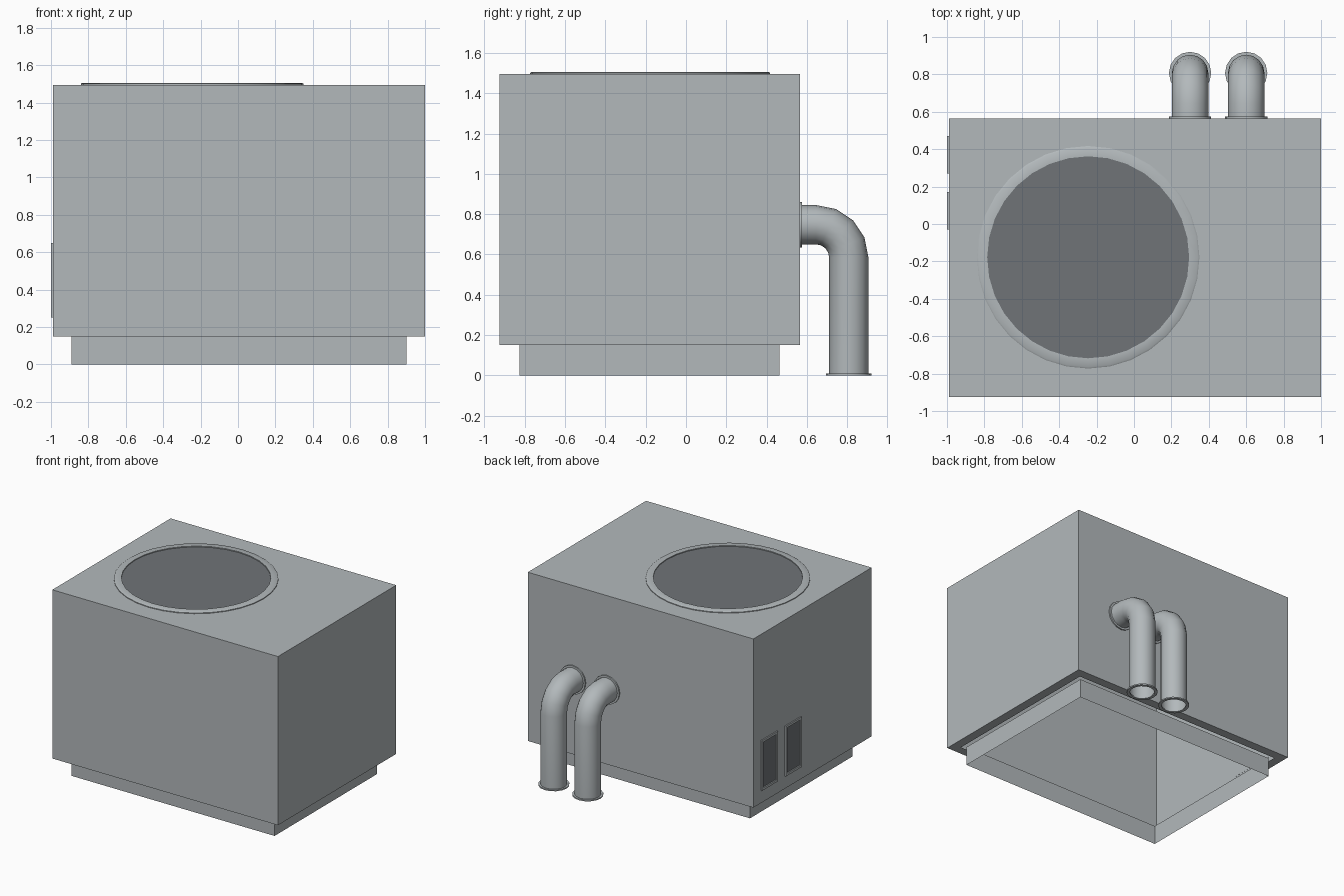
import bpy, bmesh, math
from mathutils import Matrix, Vector

if "Cube" in bpy.data.objects:
    bpy.data.objects.remove(bpy.data.objects["Cube"])


def material(name, rgb):
    m = bpy.data.materials.new(name)
    m.diffuse_color = (*rgb, 1)
    m.use_nodes = True
    m.node_tree.nodes["Principled BSDF"].inputs["Base Color"].default_value = m.diffuse_color
    return m


METAL = material("grey metal", (0.45, 0.485, 0.50))
DARK = material("dark grille", (0.16, 0.175, 0.187))


def finish(name, bm, mat, smooth=False):
    me = bpy.data.meshes.new(name)
    bm.to_mesh(me)
    bm.free()
    ob = bpy.data.objects.new(name, me)
    bpy.context.collection.objects.link(ob)
    me.materials.append(mat)
    if smooth:
        bpy.context.view_layer.objects.active = ob
        ob.select_set(True)
        bpy.ops.object.shade_smooth_by_angle(angle=math.radians(40))
        ob.select_set(False)
    return ob


def box_bm(lo, hi):
    bm = bmesh.new()
    lo, hi = Vector(lo), Vector(hi)
    bmesh.ops.create_cube(bm, size=1, matrix=Matrix.Translation((lo + hi) / 2)
                          @ Matrix.Diagonal((*(hi - lo), 1)))
    bm.normal_update()
    return bm


def facing(bm, axis, sign):
    return [f for f in bm.faces if f.normal[axis] * sign > 0.9]


def skin(bm, rings, closed=False):
    """Join consecutive vertex rings with quads."""
    rings = [[bm.verts.new(p) for p in r] for r in rings]
    pairs = list(zip(rings, rings[1:])) + ([(rings[-1], rings[0])] if closed else [])
    for a, b in pairs:
        n = len(a)
        for i in range(n):
            j = (i + 1) % n
            bm.faces.new((a[i], a[j], b[j], b[i]))
    bmesh.ops.recalc_face_normals(bm, faces=bm.faces)


def collar(name, profile, place, segs):
    """Ring with a closed (radius, height) profile."""
    bm = bmesh.new()
    ang = [2 * math.pi * i / segs for i in range(segs)]
    skin(bm, [[place @ Vector((r * math.cos(a), r * math.sin(a), h)) for a in ang]
              for r, h in profile], closed=True)
    return finish(name, bm, METAL, True)


# Cabinet: hollow box, underside is only a ledge around the base opening
bm = box_bm((-0.99, -0.925, 0.15), (1.0, 0.565, 1.495))
bottom = facing(bm, 2, -1)
bmesh.ops.inset_region(bm, faces=bottom, thickness=0.1)
bmesh.ops.delete(bm, geom=bottom, context='FACES')
finish("cabinet", bm, METAL)

# Base skirt, open above and below
bm = box_bm((-0.89, -0.825, 0), (0.90, 0.465, 0.15))
bmesh.ops.delete(bm, geom=facing(bm, 2, 1) + facing(bm, 2, -1), context='FACES')
finish("base_skirt", bm, METAL)

# Fan opening on the roof: rim and dark grille disc
centre = Matrix.Translation((-0.245, -0.178, 0))
collar("fan_rim", [(0.595, 1.494), (0.595, 1.501), (0.587, 1.506), (0.54, 1.506), (0.54, 1.494)],
       centre, 32)
bm = bmesh.new()
bmesh.ops.create_circle(bm, cap_ends=True, radius=0.545, segments=32,
                        matrix=centre @ Matrix.Translation((0, 0, 1.499)))
finish("fan_grille", bm, DARK)

# Two vents on the left side
for n, y in enumerate((0.27, -0.03), 1):
    bm = box_bm((-1.0, y, 0.25), (-0.989, y + 0.2, 0.65))
    front = facing(bm, 0, -1)
    bmesh.ops.inset_region(bm, faces=front, thickness=0.026)
    bmesh.ops.translate(bm, verts=bmesh.ops.inset_region(
        bm, faces=front, thickness=0.002)["faces"] and front[0].verts, vec=(0.007, 0, 0))
    front[0].material_index = 1
    finish(f"side_vent_{n}", bm, METAL).data.materials.append(DARK)

# Two bent pipes at the back, each with a wall flange and a floor flange
R, SEGS = 0.0975, 16
for n, x in enumerate((0.30, 0.60), 1):
    path = [(0.56, 0.7475, 0)]
    for i in range(5):
        t = math.radians(22.5 * i)
        path.append((0.645 + 0.1625 * math.sin(t), 0.585 + 0.1625 * math.cos(t), t))
    path.append((0.8075, 0.0, math.pi / 2))
    rings = []
    for y, z, t in path:
        ring = []
        for i in range(SEGS):
            a = 2 * math.pi * i / SEGS
            out = R * math.sin(a)
            ring.append((x + R * math.cos(a), y + out * math.sin(t), z + out * math.cos(t)))
        rings.append(ring)
    bm = bmesh.new()
    skin(bm, rings)
    finish(f"pipe_{n}", bm, METAL, True)
    flange = [(0.113, 0), (0.113, 0.01), (0.09, 0.01), (0.09, 0)]
    collar(f"floor_flange_{n}", flange, Matrix.Translation((x, 0.8075, 0)), SEGS)
    collar(f"wall_flange_{n}", flange, Matrix.Translation((x, 0.575, 0.7475))
           @ Matrix.Rotation(math.pi / 2, 4, 'X'), SEGS)
